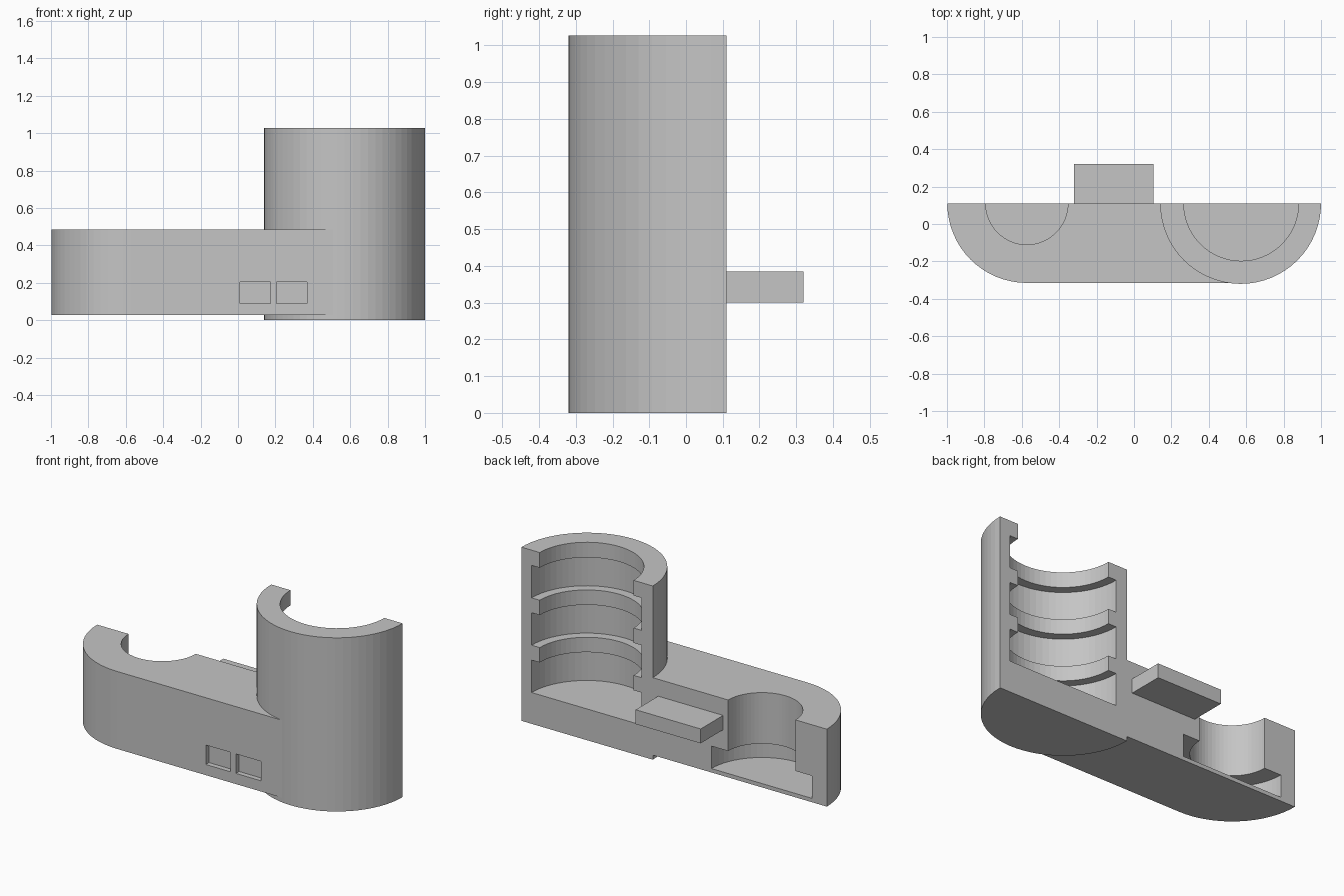
import bpy, bmesh, math

cube = bpy.data.objects.get("Cube")
if cube:
    bpy.data.objects.remove(cube, do_unlink=True)

CUT_Y = 0.11                  # plane that splits the holder in half
TUBE_X, ARM_X = 0.57, -0.573  # axes of the tall tube and of the arm's round end
ARM_R = 0.425
SIDES = 64

grey = bpy.data.materials.new("plain grey")
grey.use_nodes = True
colour = (0.56, 0.56, 0.56, 1)
grey.diffuse_color = colour
grey.node_tree.nodes["Principled BSDF"].inputs["Base Color"].default_value = colour


def finish(name, bm):
    bmesh.ops.recalc_face_normals(bm, faces=bm.faces)
    mesh = bpy.data.meshes.new(name)
    bm.to_mesh(mesh)
    bm.free()
    mesh.materials.append(grey)
    obj = bpy.data.objects.new(name, mesh)
    bpy.context.collection.objects.link(obj)
    return obj


def box(name, low, high):
    bm = bmesh.new()
    bmesh.ops.create_cube(bm, size=1)
    for v in bm.verts:
        v.co = [a + (b - a) * (c + 0.5) for a, b, c in zip(low, high, v.co)]
    return finish(name, bm)


def prism(name, outline, z0, z1):
    bm = bmesh.new()
    face = bm.faces.new([bm.verts.new((x, y, z0)) for x, y in outline])
    new = bmesh.ops.extrude_face_region(bm, geom=[face])["geom"]
    verts = [g for g in new if isinstance(g, bmesh.types.BMVert)]
    bmesh.ops.translate(bm, verts=verts, vec=(0, 0, z1 - z0))
    return finish(name, bm)


def turned(name, x, profile):
    """Solid of revolution about a vertical axis, from (radius, height) pairs."""
    bm = bmesh.new()
    rings = []
    for r, z in profile:
        angles = [math.tau * i / SIDES for i in range(SIDES)]
        rings.append([bm.verts.new((x + r * math.cos(a), CUT_Y + r * math.sin(a), z))
                      for a in angles])
    for low, high in zip(rings, rings[1:]):
        for i in range(SIDES):
            j = (i + 1) % SIDES
            bm.faces.new((low[i], low[j], high[j], high[i]))
    bm.faces.new(rings[0])
    bm.faces.new(rings[-1])
    return finish(name, bm)


def combine(target, other, operation):
    mod = target.modifiers.new("combine", "BOOLEAN")
    mod.operation, mod.solver, mod.object = operation, "EXACT", other
    bpy.context.view_layer.objects.active = target
    bpy.ops.object.modifier_apply(modifier=mod.name)
    bpy.data.objects.remove(other, do_unlink=True)


# Tall tube joined to the round-ended arm
body = turned("holder_body", TUBE_X, [(0.43, 0), (0.43, 1.027)])
half = SIDES // 2
outline = [(TUBE_X, CUT_Y - ARM_R), (TUBE_X, CUT_Y + ARM_R)]
for i in range(half + 1):
    a = math.pi / 2 + math.pi * i / half
    outline.append((ARM_X + ARM_R * math.cos(a), CUT_Y + ARM_R * math.sin(a)))
combine(body, prism("arm", outline, 0.027, 0.485), "UNION")

# Tube bore with three wide grooves between narrow lips
bore = []
for i in range(3):
    z = 0.185 + 0.28 * i
    bore += [(0.36, z), (0.36, z + 0.192), (0.307, z + 0.192), (0.307, z + 0.28)]
bore[-1] = (0.307, 1.2)
combine(body, turned("bore_cutter", TUBE_X + 0.003, bore), "DIFFERENCE")

# Arm hole with a wider pocket below
pocket = [(0.33, 0.05), (0.33, 0.183), (0.22, 0.183), (0.22, 0.6)]
combine(body, turned("pocket_cutter", ARM_X, pocket), "DIFFERENCE")

# Two shallow windows in the front face
for x in (0.01, 0.207):
    window = box("window_cutter", (x, -0.4, 0.09), (x + 0.163, -0.285, 0.205))
    combine(body, window, "DIFFERENCE")

# Remove the back half
combine(body, box("half_cutter", (-2, CUT_Y, -1), (2, 2, 2)), "DIFFERENCE")

# Locating tab on the flat back
box("back_tab", (-0.32, CUT_Y - 0.02, 0.3), (0.105, 0.32, 0.385))
